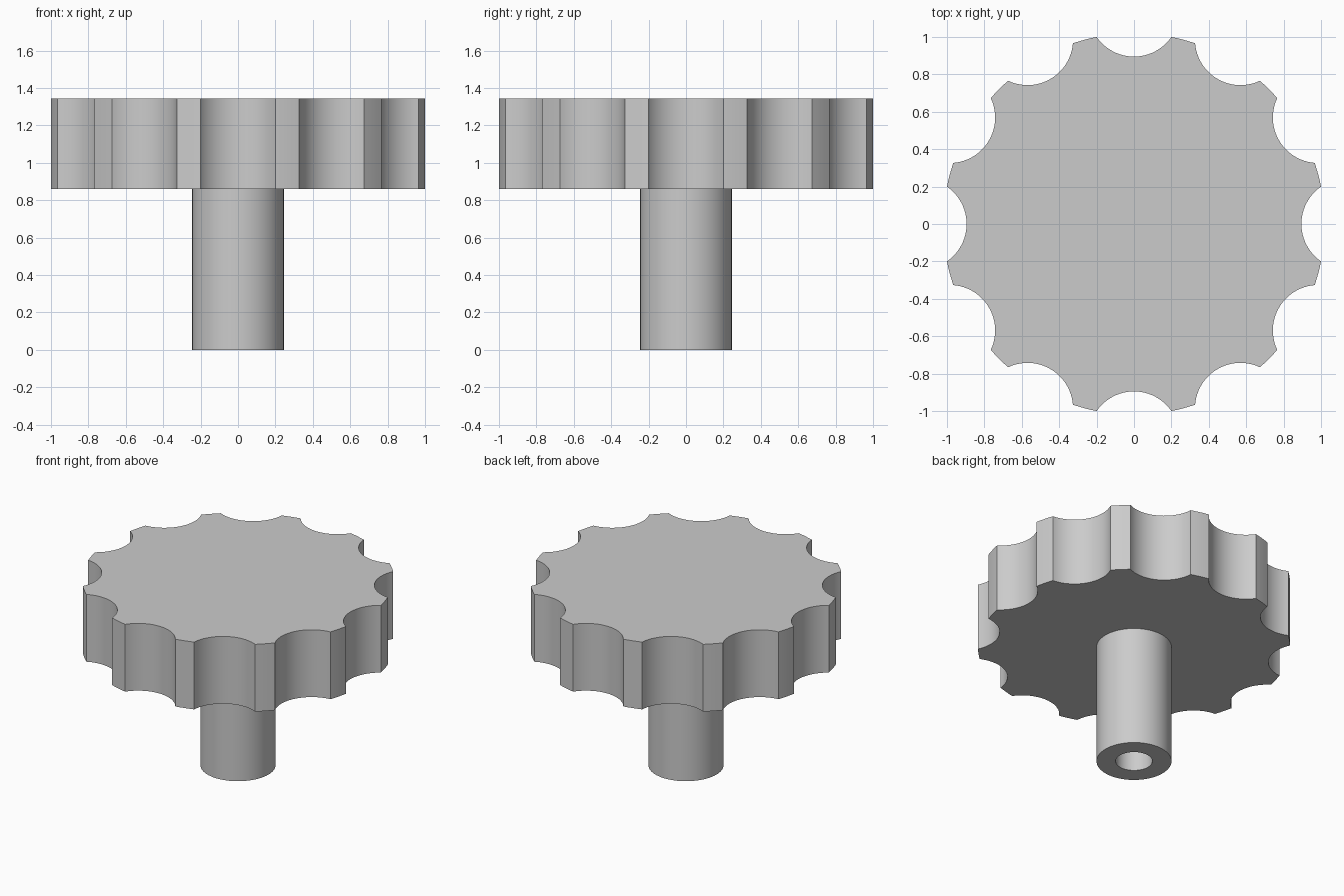
import bpy, bmesh
from math import sin, cos, pi, radians, atan2, hypot

cube = bpy.data.objects.get("Cube")
if cube:
    bpy.data.objects.remove(cube, do_unlink=True)

LOBES = 12
STEM_TOP, TOP = 0.86, 1.345
RIM = hypot(0.2, 1.0)            # radius of the lands between scallops
SCALLOP_BOTTOM, SCALLOP_R = 0.895, 0.243

grey = bpy.data.materials.new("plain_grey")
grey.use_nodes = True
colour = (0.6, 0.6, 0.6, 1)
grey.diffuse_color = colour
grey.node_tree.nodes["Principled BSDF"].inputs["Base Color"].default_value = colour


def finish(name, bm):
    bmesh.ops.recalc_face_normals(bm, faces=bm.faces)
    mesh = bpy.data.meshes.new(name)
    bm.to_mesh(mesh)
    bm.free()
    mesh.materials.append(grey)
    obj = bpy.data.objects.new(name, mesh)
    bpy.context.collection.objects.link(obj)
    bpy.ops.object.select_all(action='DESELECT')
    obj.select_set(True)
    bpy.context.view_layer.objects.active = obj
    bpy.ops.object.shade_smooth_by_angle(angle=radians(20))


def grip_outline():
    """One scallop and one land, repeated around the rim."""
    points = []
    half = atan2(0.2, 1.0)
    centre = SCALLOP_BOTTOM + SCALLOP_R
    sweep = atan2(0.2, centre - 1.0)
    for k in range(LOBES):
        turn = 2 * pi * k / LOBES
        for i in range(25):      # concave scallop
            a = sweep * (i / 12 - 1)
            x, y = centre - SCALLOP_R * cos(a), SCALLOP_R * sin(a)
            points.append((x * cos(turn) - y * sin(turn), x * sin(turn) + y * cos(turn)))
        for i in (1, 2, 3):      # outer land
            a = turn + half + (2 * pi / LOBES - 2 * half) * i / 4
            points.append((RIM * cos(a), RIM * sin(a)))
    return points


# Scalloped grip
bm = bmesh.new()
base = bm.faces.new([bm.verts.new((x, y, STEM_TOP)) for x, y in grip_outline()])
raised = bmesh.ops.extrude_face_region(bm, geom=[base], use_keep_orig=True)["geom"]
bmesh.ops.translate(bm, verts=[v for v in raised if isinstance(v, bmesh.types.BMVert)],
                    vec=(0, 0, TOP - STEM_TOP))
finish("grip", bm)

# Hollow stem: outer wall, bottom ring and bore, spun around z
bm = bmesh.new()
profile = [(0.245, STEM_TOP), (0.245, 0), (0.12, 0), (0.12, STEM_TOP)]
verts = [bm.verts.new((r, 0, z)) for r, z in profile]
edges = [bm.edges.new(pair) for pair in zip(verts, verts[1:])]
bmesh.ops.spin(bm, geom=verts + edges, cent=(0, 0, 0), axis=(0, 0, 1),
               angle=2 * pi, steps=64, use_merge=True)
bmesh.ops.remove_doubles(bm, verts=bm.verts, dist=0.0001)
finish("stem", bm)

# The bore wall must face inward to the axis
stem = bpy.data.objects["stem"]
bm = bmesh.new()
bm.from_mesh(stem.data)
outer = next(f for f in bm.faces if f.calc_center_median().xy.length > 0.2)
if outer.normal.dot(outer.calc_center_median()) < 0 and abs(outer.normal.z) < 0.5:
    bmesh.ops.reverse_faces(bm, faces=bm.faces)
bm.to_mesh(stem.data)
bm.free()
